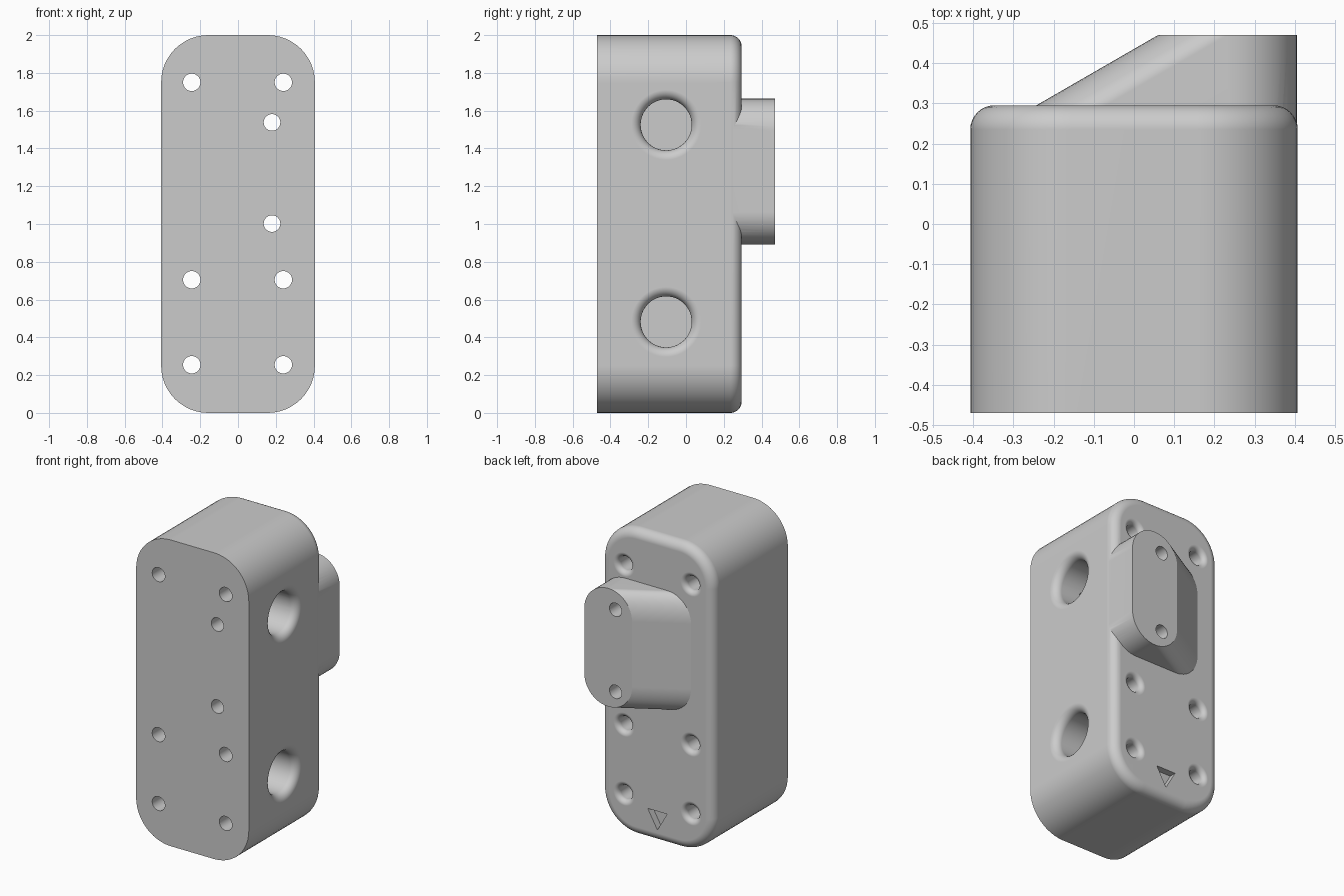
import bpy, bmesh
from math import sin, cos, pi, tan, radians
from mathutils import Vector

cube = bpy.data.objects.get("Cube")
if cube:
    bpy.data.objects.remove(cube, do_unlink=True)

grey = bpy.data.materials.new("plain_grey")
grey.use_nodes = True
grey.diffuse_color = (0.6, 0.6, 0.6, 1)
grey.node_tree.nodes["Principled BSDF"].inputs["Base Color"].default_value = (0.6, 0.6, 0.6, 1)

FRONT, BACK, HALF_W, HEIGHT = -0.47, 0.295, 0.407, 2.0


def rounded_rect(cx, cz, hx, hz, r, y, n=12):
    """Points of a rounded rectangle lying in the plane y."""
    pts = []
    for q, (sx, sz) in enumerate([(1, 1), (-1, 1), (-1, -1), (1, -1)]):
        for i in range(n + 1):
            a = (q + i / n) * pi / 2
            pts.append(Vector((cx + sx * (hx - r) + r * cos(a), y,
                               cz + sz * (hz - r) + r * sin(a))))
    return pts


def finish(name, bm):
    bmesh.ops.remove_doubles(bm, verts=bm.verts[:], dist=1e-5)
    bmesh.ops.recalc_face_normals(bm, faces=bm.faces[:])
    mesh = bpy.data.meshes.new(name)
    bm.to_mesh(mesh)
    bm.free()
    mesh.materials.append(grey)
    obj = bpy.data.objects.new(name, mesh)
    bpy.context.collection.objects.link(obj)
    return obj


def loft(name, rings):
    """Skin equal-length rings and cap both ends."""
    bm = bmesh.new()
    rows = [[bm.verts.new(p) for p in ring] for ring in rings]
    for a, b in zip(rows, rows[1:]):
        for i in range(len(a)):
            j = (i + 1) % len(a)
            bm.faces.new((a[i], a[j], b[j], b[i]))
    bm.faces.new(rows[0])
    bm.faces.new(rows[-1])
    return finish(name, bm)


def lathe(name, origin, axis, profile, n=40):
    """Turn (distance, radius) pairs about an axis through origin."""
    axis = Vector(axis)
    u = Vector((0, 0, 1))
    v = axis.cross(u)
    return loft(name, [[Vector(origin) + axis * d + r * (u * cos(2 * pi * i / n) + v * sin(2 * pi * i / n))
                        for i in range(n)] for d, r in profile])


def flare(end, r, f, steps=6):
    """Rounded hole mouth opening tangentially at the distance end."""
    arc = [(end - f + f * sin(t), r + f * (1 - cos(t)))
           for t in (i * pi / 2 / steps for i in range(steps + 1))]
    return arc + [(end + 0.05, r + f)]


def combine(target, other, operation):
    mod = target.modifiers.new("combine", "BOOLEAN")
    mod.operation, mod.solver, mod.object = operation, "EXACT", other
    bpy.context.view_layer.objects.active = target
    bpy.ops.object.modifier_apply(modifier=mod.name)
    bpy.data.objects.remove(other, do_unlink=True)


# Housing block: rounded outline with a soft back edge
edge = 0.06
insets = [(FRONT, 0)] + [(BACK - edge + edge * sin(t), edge * (1 - cos(t)))
                         for t in (i * pi / 16 for i in range(9))]
body = loft("housing", [rounded_rect(0, HEIGHT / 2, HALF_W - k, HEIGHT / 2 - k, 0.25 - k, y)
                        for y, k in insets])

# Back boss: upright slot shape with a ramp falling towards the right side
top, root = 0.47, 0.23
shift = (top - root) / tan(radians(30))
bm = bmesh.new()
for x, y in ((0.233, top), (0.233, root), (0.233 - shift, root)):
    for p in rounded_rect(x, 1.2775, 0.1725, 0.386, 0.172, y):
        bm.verts.new(p)
bmesh.ops.remove_doubles(bm, verts=bm.verts[:], dist=1e-5)
hull = bmesh.ops.convex_hull(bm, input=bm.verts[:])
loose = {g for g in hull["geom_interior"] + hull["geom_unused"] if isinstance(g, bmesh.types.BMVert)}
bmesh.ops.delete(bm, geom=list(loose), context="VERTS")
bmesh.ops.dissolve_limit(bm, angle_limit=0.01, verts=bm.verts[:], edges=bm.edges[:])
combine(body, finish("boss", bm), "UNION")

# Blind round ports on the left side
for z in (1.525, 0.482):
    port = lathe("port", (0, -0.105, z), (1, 0, 0), [(-0.15, 0.135)] + flare(HALF_W, 0.135, 0.05), 64)
    combine(body, port, "DIFFERENCE")

# Through holes with softened back mouths
for x in (-0.245, 0.24):
    for z in (1.75, 0.705, 0.255):
        hole = lathe("screw_hole", (x, 0, z), (0, 1, 0), [(-0.6, 0.046)] + flare(BACK, 0.046, 0.032))
        combine(body, hole, "DIFFERENCE")

# Plain through holes in the boss
for z in (1.538, 1.002):
    hole = lathe("boss_hole", (0.18, 0, z), (0, 1, 0), [(-0.6, 0.044), (0.6, 0.044)])
    combine(body, hole, "DIFFERENCE")

# Triangular recess near the bottom of the back
corners = [(-0.07, 0.203), (0.07, 0.203), (0, 0.081)]
recess = loft("triangle_recess", [[Vector((x, y, z)) for x, z in corners] for y in (BACK - 0.045, BACK + 0.05)])
combine(body, recess, "DIFFERENCE")

# Smooth shading with crisp machined edges
bpy.ops.object.select_all(action="DESELECT")
body.select_set(True)
bpy.context.view_layer.objects.active = body
bpy.ops.object.shade_smooth_by_angle(angle=radians(28))
normals = body.modifiers.new("even_normals", "WEIGHTED_NORMAL")
normals.keep_sharp = True
